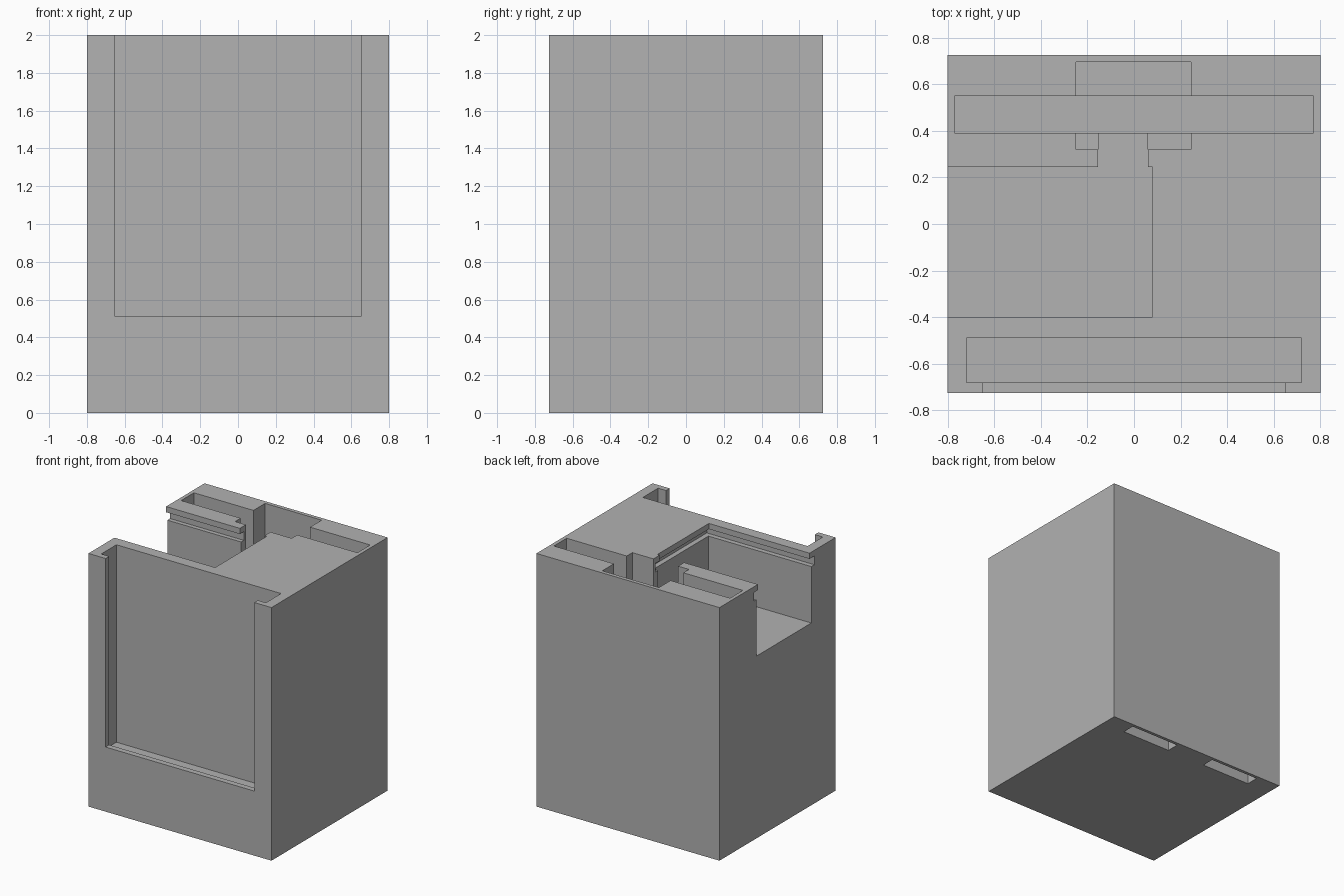
import bpy

if "Cube" in bpy.data.objects:
    bpy.data.objects.remove(bpy.data.objects["Cube"])

grey = bpy.data.materials.new("plain_grey")
grey.diffuse_color = (0.445, 0.445, 0.445, 1.0)
grey.use_nodes = True
grey.node_tree.nodes["Principled BSDF"].inputs["Base Color"].default_value = grey.diffuse_color


def box(name, x, y, z):
    """Box from its (min, max) range on each axis."""
    bpy.ops.mesh.primitive_cube_add(size=1)
    ob = bpy.context.object
    ob.name = name
    for v in ob.data.vertices:
        v.co = [r[0] if c < 0 else r[1] for c, r in zip(v.co, (x, y, z))]
    ob.data.update()
    return ob


def cut(target, name, x, y, z):
    """Remove a box from the target and delete the cutter."""
    cutter = box(name, x, y, z)
    mod = target.modifiers.new(name, 'BOOLEAN')
    mod.operation = 'DIFFERENCE'
    mod.solver = 'EXACT'
    mod.object = cutter
    bpy.context.view_layer.objects.active = target
    bpy.ops.object.modifier_apply(modifier=mod.name)
    bpy.data.objects.remove(cutter, do_unlink=True)


TOP = 2.2      # cutters run past the open top
FLOOR = 1.44   # floor of the side tray

# Solid block
body = box("holder_body", (-0.8, 0.8), (-0.725, 0.725), (0, 2))

# Front slot with a narrower window in front of it
cut(body, "front_slot", (-0.72, 0.72), (-0.68, -0.49), (0.44, TOP))
cut(body, "front_window", (-0.65, 0.65), (-0.9, -0.6), (0.51, TOP))

# Side tray open to the left: lip opening, groove under the lip, lower walls
cut(body, "tray_opening", (-1, 0.08), (-0.40, 0.245), (FLOOR, TOP))
cut(body, "tray_groove", (-1, 0.14), (-0.46, 0.295), (1.886, 1.955))
cut(body, "tray_walls", (-1, 0.10), (-0.422, 0.261), (FLOOR, 1.9))

# Channel from the tray to the rear slot
cut(body, "cable_channel", (-0.155, 0.06), (0.1, 0.45), (FLOOR, TOP))

# Wide rear slot and the deeper-set recess around its middle
cut(body, "rear_slot", (-0.77, 0.77), (0.39, 0.55), (0.5, TOP))
cut(body, "rear_recess_back", (-0.25, 0.245), (0.5, 0.695), (0.9, TOP))
for x in ((-0.25, -0.155), (0.06, 0.245)):
    cut(body, "rear_recess_front", x, (0.32, 0.45), (0.9, TOP))

# Two blind slots in the underside, near the back
for s in (-1, 1):
    cut(body, "base_slot", tuple(sorted((s * 0.17, s * 0.60))), (0.60, 0.70), (-0.2, 0.25))

body.data.materials.clear()
body.data.materials.append(grey)
for p in body.data.polygons:
    p.material_index = 0
    p.use_smooth = False
